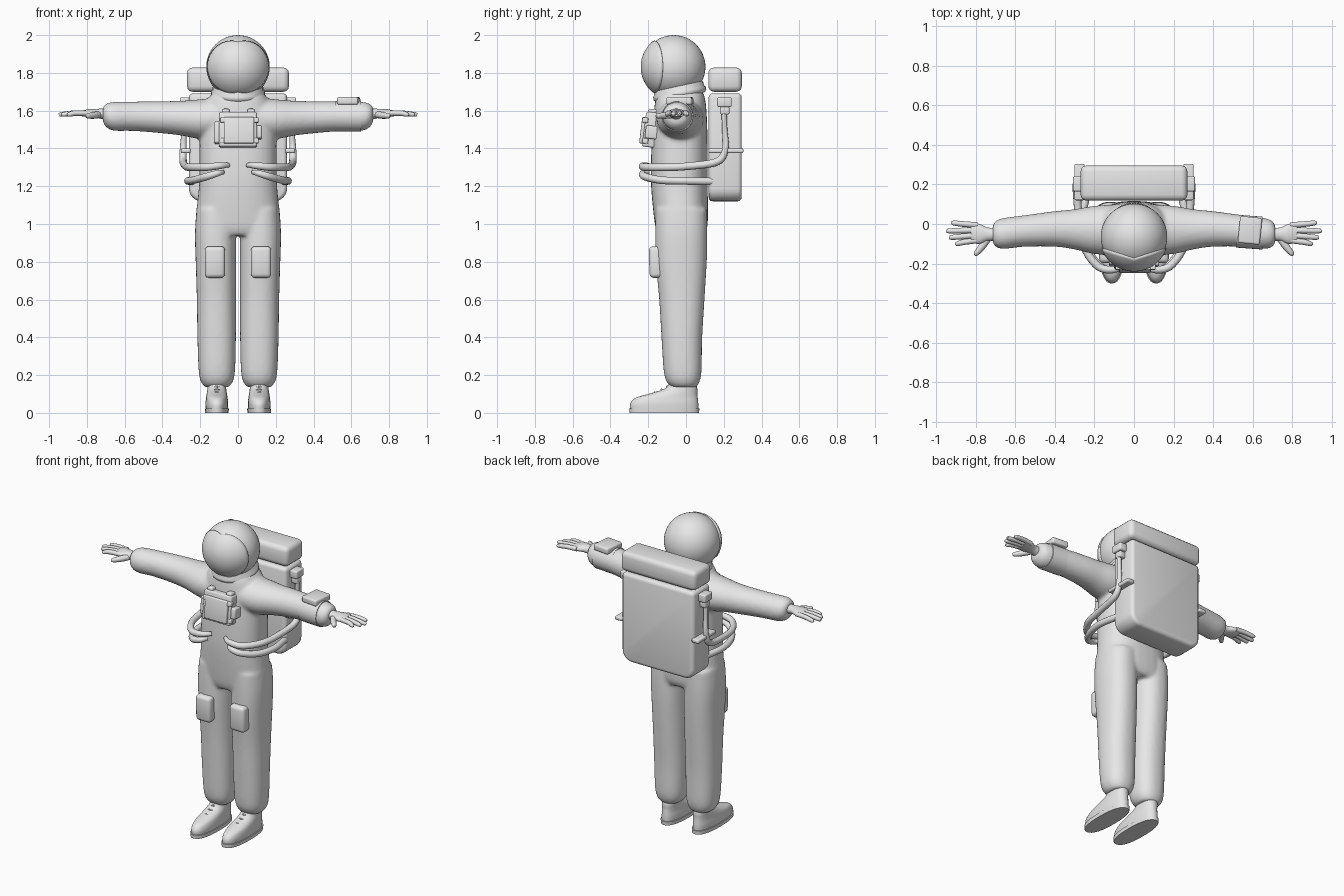
import bpy, bmesh, math
from mathutils import Matrix, Vector

if "Cube" in bpy.data.objects:
    bpy.data.objects.remove(bpy.data.objects["Cube"])

suit_grey = bpy.data.materials.new("suit_grey")
suit_grey.use_nodes = True
GREY = (0.8, 0.8, 0.8, 1)
suit_grey.diffuse_color = GREY
suit_grey.node_tree.nodes["Principled BSDF"].inputs["Base Color"].default_value = GREY


def spline(rows, steps=4):
    """Smooth curve through rows of equal length."""
    out = []
    last = len(rows) - 1
    for i in range(last):
        a, b, c, d = (rows[min(max(i + k, 0), last)] for k in (-1, 0, 1, 2))
        for j in range(steps):
            t = j / steps
            out.append([q + t / 2 * (r - p + t * (2*p - 5*q + 4*r - s + t * (3*(q - r) + s - p)))
                        for p, q, r, s in zip(a, b, c, d)])
    return out + [list(rows[-1])]


def loft(bm, axis, rows, power=2.0, sides=32, steps=4, side=1):
    """Skin rings of (position, centre u, centre v, radius u, radius v) along x or z."""
    rings = []
    for pos, cu, cv, ru, rv in spline(rows, steps):
        ring = []
        for k in range(sides):
            a = math.tau * k / sides
            u, v = (math.copysign(abs(w) ** (2 / power), w) for w in (math.cos(a), math.sin(a)))
            u, v = cu + ru * u, cv + rv * v
            x, y, z = (pos, u, v) if axis == "x" else (u, v, pos)
            ring.append(bm.verts.new((side * x, y, z)))
        rings.append(ring)
    for low, high in zip(rings, rings[1:]):
        for k in range(sides):
            n = (k + 1) % sides
            bm.faces.new((low[k], low[n], high[n], high[k]))
    bm.faces.new(rings[0][::-1])
    bm.faces.new(rings[-1])


def tube(bm, rows, steps=6):
    """Round tube through rows of (x, y, z, radius)."""
    curve = bpy.data.curves.new("path", "CURVE")
    curve.dimensions = "3D"
    curve.bevel_depth = 1
    curve.bevel_resolution = 4
    curve.use_fill_caps = True
    pts = spline(rows, steps)
    line = curve.splines.new("POLY")
    line.points.add(len(pts) - 1)
    for point, (x, y, z, r) in zip(line.points, pts):
        point.co = (x, y, z, 1)
        point.radius = r
    holder = bpy.data.objects.new("path", curve)
    mesh = bpy.data.meshes.new_from_object(holder)
    bm.from_mesh(mesh)
    bpy.data.objects.remove(holder)
    bpy.data.curves.remove(curve)
    bpy.data.meshes.remove(mesh)


def box(bm, x, y, z, tilt=0.0, roll=0.0):
    """Box from its (low, high) spans."""
    mid = Vector([(a + b) / 2 for a, b in (x, y, z)])
    size = [b - a for a, b in (x, y, z)]
    matrix = (Matrix.Translation(mid) @ Matrix.Rotation(tilt, 4, "X")
              @ Matrix.Rotation(roll, 4, "Z") @ Matrix.Diagonal((*size, 1)))
    bmesh.ops.create_cube(bm, size=1, matrix=matrix)


def make(name, bm, mirror=False, bevel=0.0):
    bmesh.ops.recalc_face_normals(bm, faces=bm.faces)
    mesh = bpy.data.meshes.new(name)
    bm.to_mesh(mesh)
    bm.free()
    mesh.materials.append(suit_grey)
    for poly in mesh.polygons:
        poly.use_smooth = True
    if not bevel:
        mesh.set_sharp_from_angle(angle=math.radians(50))
    obj = bpy.data.objects.new(name, mesh)
    bpy.context.collection.objects.link(obj)
    if mirror:
        obj.modifiers.new("Mirror", "MIRROR").use_mirror_merge = False
    if bevel:
        mod = obj.modifiers.new("Bevel", "BEVEL")
        mod.width, mod.segments = bevel, 3
        mod.limit_method, mod.angle_limit = "ANGLE", 0.6
    return obj


# Suit: torso, legs and arms fused into one soft skin
bm = bmesh.new()
loft(bm, "z", [(.94, 0, -.025, .2, .12), (1, 0, -.025, .225, .14), (1.2, 0, -.035, .207, .15),
               (1.35, 0, -.035, .205, .15), (1.5, 0, -.032, .2, .145),
               (1.64, 0, -.03, .17, .135), (1.7, 0, -.03, .13, .12)], power=2.4, side=1)
for s in (1, -1):
    loft(bm, "z", [(.135, .112, -.01, .06, .065), (.16, .112, -.015, .082, .085),
                   (.22, .112, -.018, .096, .1), (.4, .113, -.022, .102, .108),
                   (.6, .114, -.022, .104, .12), (.8, .117, -.025, .107, .135),
                   (.95, .119, -.025, .109, .138), (1.08, .115, -.025, .105, .135)],
         power=2.3, side=s)
    loft(bm, "x", [(.08, -.03, 1.56, .13, .11), (.2, -.03, 1.555, .122, .105),
                   (.3, -.027, 1.56, .102, .092), (.4, -.025, 1.565, .09, .085),
                   (.55, -.035, 1.57, .08, .078), (.66, -.048, 1.57, .078, .076),
                   (.7, -.05, 1.575, .065, .06), (.715, -.05, 1.58, .04, .04)], side=s)
suit = make("suit", bm)
remesh = suit.modifiers.new("Remesh", "REMESH")
remesh.mode, remesh.voxel_size, remesh.use_smooth_shade = "VOXEL", .01, True
soften = suit.modifiers.new("Smooth", "SMOOTH")
soften.factor, soften.iterations = .5, 8

# Helmet, visor shell and tilted neck rings
HEAD = Vector((0, -.065, 1.832))
bm = bmesh.new()
bmesh.ops.create_uvsphere(bm, u_segments=48, v_segments=24, radius=.168,
                          matrix=Matrix.Translation(HEAD))
make("helmet", bm)

bm = bmesh.new()
rings = []
for i in range(1, 13):
    ring = []
    for k in range(48):
        a = math.tau * k / 48
        theta = math.radians(50 + 20 * abs(math.cos(a))) * i / 12
        d = Vector((math.sin(theta) * math.cos(a), -math.cos(theta), math.sin(theta) * math.sin(a)))
        ring.append(bm.verts.new(HEAD + d * .175))
    rings.append(ring)
bm.faces.new(rings[0])
for inner, outer in zip(rings, rings[1:]):
    for k in range(48):
        bm.faces.new((inner[k], inner[k - 1], outer[k - 1], outer[k]))
visor = make("visor", bm)
visor.modifiers.new("Solidify", "SOLIDIFY").thickness = .014

bm = bmesh.new()
tilt = Matrix.Translation((0, -.035, 1.7)) @ Matrix.Rotation(.2, 4, "X")
for height, radius in ((-.03, .13), (-.018, .142), (0, .142), (.008, .134), (.026, .134), (.036, .125)):
    ring = [bm.verts.new(tilt @ Vector((radius * math.cos(math.tau * k / 48),
                                        radius * math.sin(math.tau * k / 48), height)))
            for k in range(48)]
    if height > -.03:
        for k in range(48):
            bm.faces.new((below[k - 1], below[k], ring[k], ring[k - 1]))
    below = ring
make("neck_ring", bm)

# Gloves with four fingers and a thumb
bm = bmesh.new()
loft(bm, "x", [(.69, -.052, 1.58, .034, .032), (.74, -.052, 1.585, .034, .025),
               (.78, -.05, 1.587, .05, .022), (.825, -.044, 1.585, .052, .016)], sides=20)
for base_y, tip_x, tip_y in ((-.083, .905, -.1), (-.057, .935, -.068),
                             (-.031, .948, -.035), (-.006, .925, .005)):
    tube(bm, [(.79, base_y, 1.587, .014), (.86, (base_y + tip_y) / 2, 1.587, .0145),
              (tip_x - .012, tip_y, 1.58, .012), (tip_x, tip_y, 1.578, .005)])
tube(bm, [(.73, -.06, 1.58, .018), (.765, -.11, 1.575, .018),
          (.797, -.148, 1.572, .013), (.806, -.157, 1.571, .005)])
make("glove", bm, mirror=True)

# Boots: upper, sole and laces
bm = bmesh.new()
loft(bm, "z", [(.015, .112, -.115, .058, .18), (.05, .112, -.115, .06, .18),
               (.08, .112, -.102, .057, .164), (.1, .112, -.07, .054, .13),
               (.125, .112, -.03, .05, .09), (.15, .112, -.018, .049, .074),
               (.19, .112, -.015, .048, .07)], power=2.3)
make("boot", bm, mirror=True)
bm = bmesh.new()
loft(bm, "z", [(0, .112, -.115, .062, .184), (.024, .112, -.115, .064, .186)], power=2.4, steps=1)
make("boot_sole", bm, mirror=True)
bm = bmesh.new()
for y, z in ((-.1, .14), (-.13, .124), (-.165, .109)):
    tube(bm, [(.085, y + .02, z - .012, .004), (.112, y, z, .005), (.139, y + .02, z - .012, .004)])
make("boot_laces", bm, mirror=True)

# Knee pads
bm = bmesh.new()
box(bm, (.068, .176), (-.195, -.12), (.715, .882), tilt=.03)
make("knee_pad", bm, mirror=True, bevel=.022)

# Backpack body with rounded lower corners, and lid
bm = bmesh.new()
box(bm, (-.26, .26), (.12, .295), (1.12, 1.692))
low = [e for e in bm.edges if all(v.co.z < 1.2 for v in e.verts)
       and abs(e.verts[0].co.x - e.verts[1].co.x) < .01]
bmesh.ops.bevel(bm, geom=low, offset=.07, segments=6, profile=.5, affect="EDGES")
make("backpack", bm, bevel=.022)
bm = bmesh.new()
box(bm, (-.27, .27), (.118, .296), (1.7, 1.828))
make("backpack_lid", bm, bevel=.03)

# Side fittings: hose connector and clamp strap
bm = bmesh.new()
box(bm, (.25, .308), (.165, .242), (1.62, 1.67))
box(bm, (.25, .302), (.12, .304), (1.376, 1.4))
box(bm, (.255, .3), (.18, .23), (1.58, 1.62))
make("backpack_fittings", bm, mirror=True, bevel=.008)

# Hoses running round to the belly
bm = bmesh.new()
tube(bm, [(.285, .2, 1.62, .014), (.285, .205, 1.5, .014), (.29, .208, 1.4, .018),
          (.29, .165, 1.33, .02), (.275, 0, 1.305, .02), (.25, -.12, 1.3, .02),
          (.18, -.215, 1.3, .02), (.1, -.23, 1.308, .018), (.05, -.2, 1.312, .012)])
tube(bm, [(.24, .15, 1.225, .02), (.265, 0, 1.228, .02), (.235, -.13, 1.232, .02),
          (.17, -.215, 1.25, .02), (.11, -.23, 1.268, .017), (.08, -.2, 1.275, .012)])
make("hoses", bm, mirror=True)

# Chest control unit with face plate, ports and knobs
LEAN = -.12
bm = bmesh.new()
box(bm, (-.1, .1), (-.222, -.13), (1.405, 1.59), LEAN)
box(bm, (-.127, -.09), (-.21, -.14), (1.425, 1.54), LEAN)
box(bm, (.09, .127), (-.215, -.14), (1.45, 1.52), LEAN)
for x in (-.065, .07):
    box(bm, (x - .02, x + .02), (-.2, -.14), (1.57, 1.608), LEAN)
make("chest_unit", bm, bevel=.01)
bm = bmesh.new()
box(bm, (-.075, .085), (-.24, -.2), (1.425, 1.565), LEAN)
for x in (-.08, .095):
    for z in (1.44, 1.55):
        box(bm, (x - .014, x + .014), (-.232, -.2), (z - .014, z + .014), LEAN)
make("chest_plate", bm, bevel=.006)

# Wrist computer on the left forearm
bm = bmesh.new()
loft(bm, "x", [(.515, -.036, 1.57, .083, .081), (.65, -.046, 1.57, .083, .081)], steps=1)
make("wrist_band", bm)
bm = bmesh.new()
box(bm, (.53, .642), (-.1, .035), (1.632, 1.672), roll=-.1)
make("wrist_computer", bm, bevel=.01)
